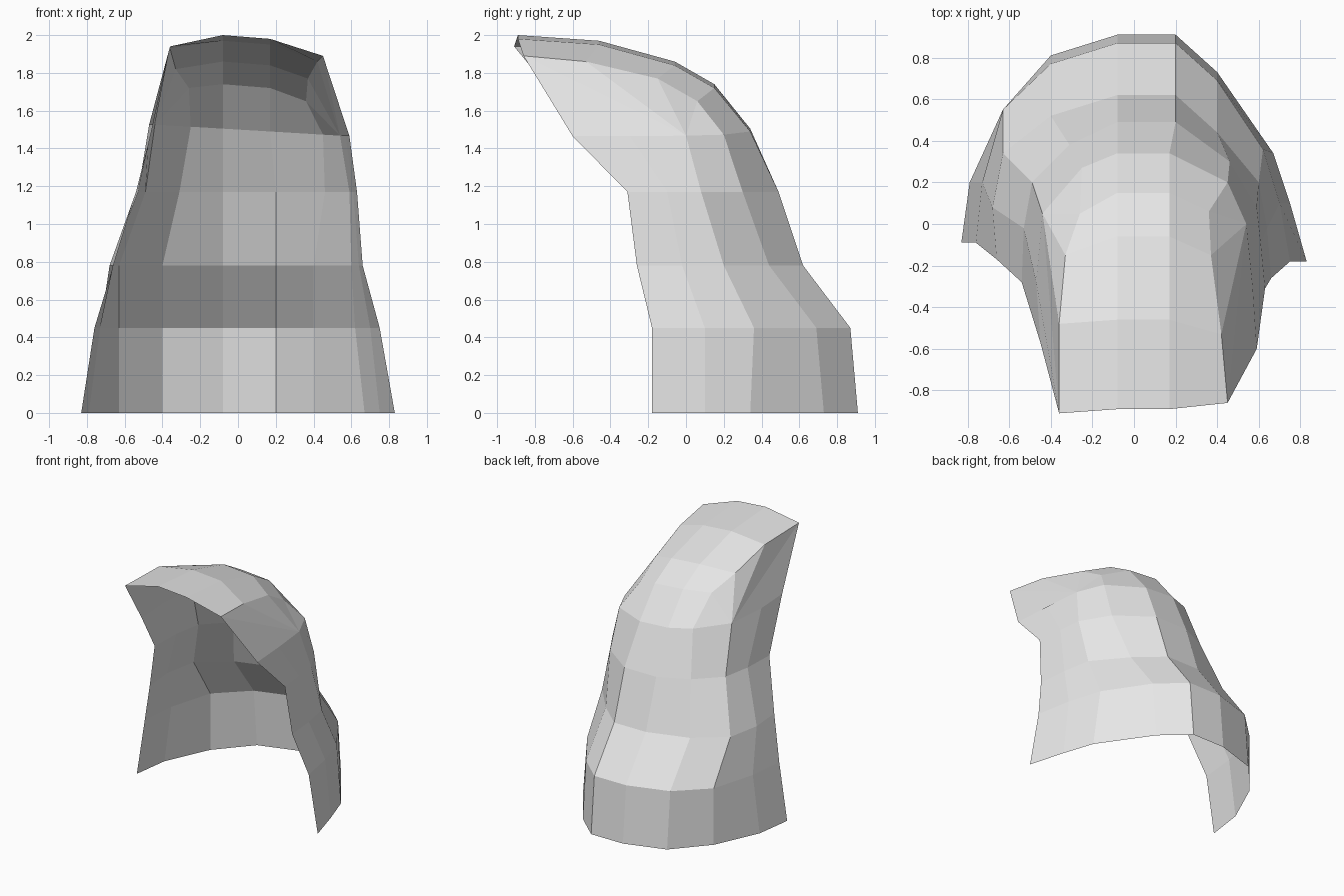
import bpy
import bmesh

# Remove only the default cube
default_cube = bpy.data.objects.get("Cube")
if default_cube:
    bpy.data.objects.remove(default_cube, do_unlink=True)

# Single plain colour
material = bpy.data.materials.new("light_grey")
material.use_nodes = True
grey = (.8, .8, .8, 1)
material.diffuse_color = grey
material.node_tree.nodes["Principled BSDF"].inputs["Base Color"].default_value = grey

bm = bmesh.new()


def wall_ring(height, outline, tilt=0):
    """Add one open ring of the wall, running from left front round the back."""
    return [bm.verts.new((x, y, height + tilt * x)) for x, y in outline]


def crown_row(points):
    """Add one row of the overhanging crown, from left to right."""
    return [bm.verts.new(point) for point in points]


def bridge(lower, upper):
    """Join two equally long rows with outward facing quads."""
    for i in range(len(lower) - 1):
        bm.faces.new((lower[i], lower[i + 1], upper[i + 1], upper[i]))


def add_cheek(front, middle, pivot, chain, flip):
    """Fill one side between the wall top and the crown edge."""
    corners = [(pivot, a, b) for a, b in zip(chain, chain[1:])]
    corners.append((front, middle, pivot, chain[-1]))
    for corner in corners:
        bm.faces.new(corner[::-1] if flip else corner)


# Curved wall, from the ground up
base_ring = wall_ring(0, [
    (.83, -.18), (.75, .1), (.67, .34), (.4, .73), (.2, .91),
    (-.08, .91), (-.4, .81), (-.63, .55), (-.79, .2), (-.83, -.09)])
skirt_ring = wall_ring(.45, [
    (.75, -.18), (.7, .1), (.62, .36), (.4, .69), (.2, .87),
    (-.08, .87), (-.4, .77), (-.63, .55), (-.73, .2), (-.76, -.09)])
waist_ring = wall_ring(.78, [
    (.66, -.26), (.64, -.02), (.6, .2), (.4, .44), (.2, .62),
    (-.08, .62), (-.4, .52), (-.63, .34), (-.68, .08), (-.66, -.17)])
chest_ring = wall_ring(1.17, [
    (.63, -.31), (.61, -.1), (.59, .08), (.46, .3), (.2, .49),
    (-.08, .49), (-.31, .38), (-.49, .2), (-.53, -.02), (-.54, -.28)])
shoulder_ring = wall_ring(1.5, [
    (.59, -.6), (.57, -.3), (.54, 0), (.45, .2), (.17, .34),
    (-.08, .34), (-.25, .27), (-.44, .05), (-.47, -.28), (-.45, -.57)], tilt=-.06)

rings = [base_ring, skirt_ring, waist_ring, chest_ring, shoulder_ring]
for lower, upper in zip(rings, rings[1:]):
    bridge(lower, upper)

# Crown curling forward over the opening
back_row = crown_row([(.36, .06, 1.65), (.17, .15, 1.72), (-.08, .15, 1.74), (-.26, .05, 1.72)])
top_row = crown_row([(.37, -.15, 1.77), (.17, -.06, 1.84), (-.08, -.06, 1.86), (-.33, -.15, 1.82)])
brow_row = crown_row([(.42, -.53, 1.86), (.17, -.46, 1.95), (-.08, -.46, 1.97), (-.36, -.48, 1.93)])
front_row = crown_row([(.45, -.86, 1.89), (.17, -.89, 1.98), (-.08, -.89, 2), (-.36, -.91, 1.94)])

crown = [shoulder_ring[3:7], back_row, top_row, brow_row, front_row]
for lower, upper in zip(crown, crown[1:]):
    bridge(lower, upper)

# Side panels fanning from the shoulders to the crown edges
add_cheek(*shoulder_ring[:3], [row[0] for row in crown], False)
add_cheek(*shoulder_ring[:-4:-1], [row[-1] for row in crown], True)

# Finish the shell with flat faces
mesh = bpy.data.meshes.new("curved_shell")
bm.to_mesh(mesh)
bm.free()
mesh.materials.append(material)
shell = bpy.data.objects.new("curved_shell", mesh)
bpy.context.collection.objects.link(shell)
